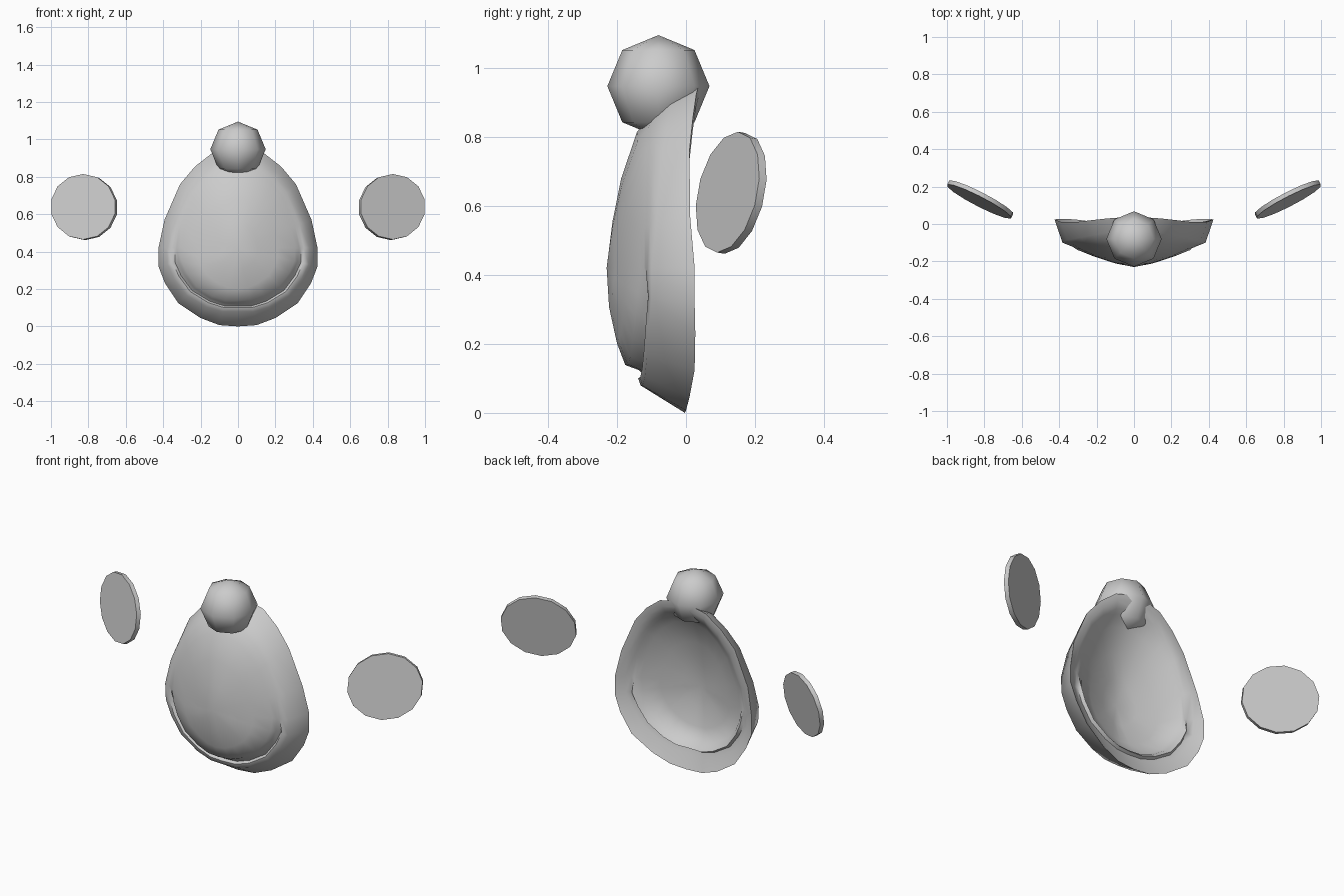
import bpy, bmesh
from mathutils import Matrix, Vector

if "Cube" in bpy.data.objects:
    bpy.data.objects.remove(bpy.data.objects["Cube"])


def finish(name, bm):
    bmesh.ops.recalc_face_normals(bm, faces=bm.faces[:])
    for f in bm.faces:
        f.smooth = True
    mesh = bpy.data.meshes.new(name)
    bm.to_mesh(mesh)
    bm.free()
    obj = bpy.data.objects.new(name, mesh)
    bpy.context.collection.objects.link(obj)
    return obj


# Muzzle shell: right half of the back rim, bottom to top (x, y, z)
RIM = [(0, -.003, 0), (.1, 0, .007), (.2, .01, .045), (.32, .025, .125),
       (.39, .027, .23), (.425, .025, .32), (.425, .025, .42),
       (.393, .012, .57), (.31, .01, .76), (.23, .02, .855),
       (.14, .03, .925), (0, .04, .96)]
CENTRE = Vector((0, -.23, .42))
THICKNESS = .095

# Radial profiles (radius fraction, y) at chosen rim positions;
# the dip in the lower ones is the mouth groove
PROFILES = {
    0: [(.81, -.132), (.76, -.139), (.74, -.122), (.705, -.136), (.67, -.176), (.52, -.2), (.27, -.223)],
    5: [(.89, -.1), (.82, -.11), (.79, -.095), (.745, -.115), (.71, -.139), (.5, -.174), (.25, -.208)],
    6: [(.9, -.1), (.83, -.112), (.8, -.117), (.77, -.122), (.72, -.132), (.5, -.172), (.25, -.207)],
    11: [(.94, -.03), (.87, -.08), (.83, -.1), (.8, -.113), (.73, -.142), (.48, -.188), (.25, -.213)],
}


def profile(i):
    keys = sorted(PROFILES)
    lo = max(k for k in keys if k <= i)
    hi = min(k for k in keys if k >= i)
    t = 0 if hi == lo else (i - lo) / (hi - lo)
    return [(a[0] + (b[0] - a[0]) * t, a[1] + (b[1] - a[1]) * t)
            for a, b in zip(PROFILES[lo], PROFILES[hi])]


bm = bmesh.new()
around = [(i, 1) for i in range(12)] + [(i, -1) for i in range(10, 0, -1)]
rim = [bm.verts.new((RIM[i][0] * s, RIM[i][1], RIM[i][2])) for i, s in around]
# front skin and hollow back skin share the rim
for shift in (0, THICKNESS):
    columns = []
    for (i, s), edge in zip(around, rim):
        x, y, z = RIM[i]
        columns.append([edge] + [
            bm.verts.new((x * s * r, min(py + shift, y), CENTRE.z + (z - CENTRE.z) * r))
            for r, py in profile(i)])
    tip = bm.verts.new(CENTRE + Vector((0, shift, 0)))
    for a, b in zip(columns, columns[1:] + columns[:1]):
        for k in range(len(a) - 1):
            bm.faces.new((a[k], b[k], b[k + 1], a[k + 1]))
        bm.faces.new((a[-1], b[-1], tip))
shell = finish("muzzle_shell", bm)

# Nose ball
bm = bmesh.new()
bmesh.ops.create_uvsphere(bm, u_segments=8, v_segments=4, radius=.148,
                          matrix=Matrix.Translation((0, -.08, .947)))
finish("nose", bm)

# Thin tilted side discs
for label, s in (("right", 1), ("left", -1)):
    u = Vector((s * .174, .0875, 0))
    v = Vector((0, .03, .175))
    w = u.cross(v).normalized() * .012
    m = Matrix((u, v, w)).transposed().to_4x4()
    m.translation = (s * .823, .131, .638)
    bm = bmesh.new()
    bmesh.ops.create_cone(bm, cap_ends=True, cap_tris=False, segments=14,
                          radius1=1, radius2=1, depth=2, matrix=m)
    finish("side_disc_" + label, bm)

# Crisp edges only on real corners
bpy.ops.object.select_all(action='SELECT')
bpy.context.view_layer.objects.active = shell
bpy.ops.object.shade_smooth_by_angle(angle=1.0)
